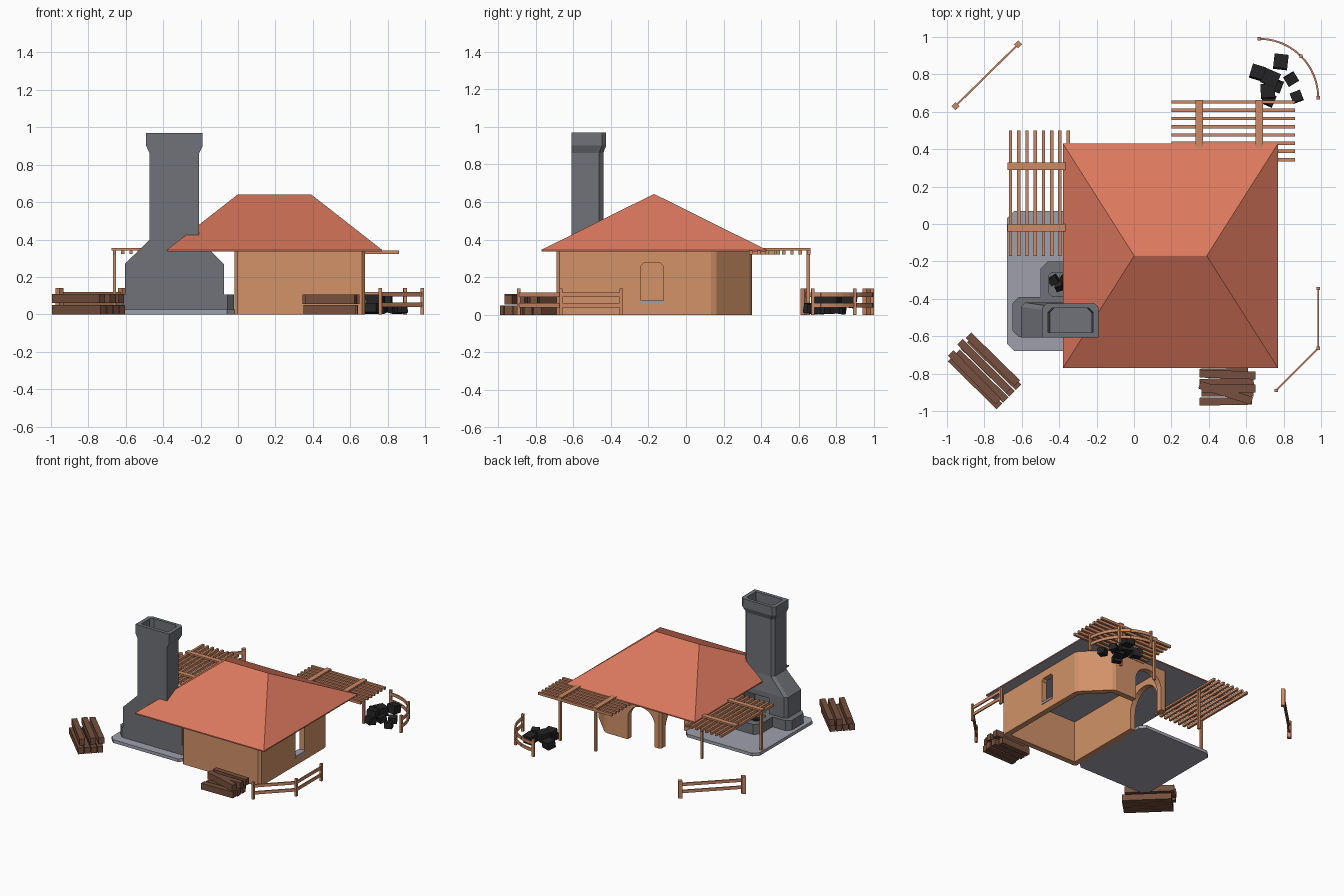
import bpy, bmesh, math, random
from mathutils import Vector, Matrix

if "Cube" in bpy.data.objects:
    bpy.data.objects.remove(bpy.data.objects["Cube"])
random.seed(4)


def material(name, rgb):
    m = bpy.data.materials.new(name)
    m.use_nodes = True
    col = [(c / 255 / 12.92) if c < 11 else ((c / 255 + 0.055) / 1.055) ** 2.4 for c in rgb] + [1]
    m.diffuse_color = col
    m.node_tree.nodes["Principled BSDF"].inputs["Base Color"].default_value = col
    return m


ROOF = material("terracotta", (220, 120, 94))
WALL = material("clay_plaster", (210, 146, 104))
WOOD = material("warm_wood", (205, 138, 101))
LOG = material("dark_wood", (118, 80, 62))
PAVE = material("pale_stone", (160, 160, 174))
STONE = material("dark_stone", (112, 114, 120))
COAL = material("coal_black", (35, 35, 36))


def finish(name, bm, *mats):
    bmesh.ops.recalc_face_normals(bm, faces=bm.faces)
    me = bpy.data.meshes.new(name)
    bm.to_mesh(me)
    bm.free()
    for m in mats:
        me.materials.append(m)
    ob = bpy.data.objects.new(name, me)
    bpy.context.collection.objects.link(ob)
    return ob


def loft(name, rings, *mats):
    """Skin a stack of equal rings and cap both ends."""
    bm = bmesh.new()
    rows = [[bm.verts.new(p) for p in r] for r in rings]
    n = len(rows[0])
    for a, b in zip(rows, rows[1:]):
        for i in range(n):
            j = (i + 1) % n
            bm.faces.new((a[i], a[j], b[j], b[i]))
    bm.faces.new(rows[0])
    bm.faces.new(rows[-1])
    return finish(name, bm, *mats)


def prism(name, pts, axis, lo, hi, mat):
    place = {"x": lambda u, v, w: (w, u, v), "y": lambda u, v, w: (u, w, v),
             "z": lambda u, v, w: (u, v, w)}[axis]
    return loft(name, [[place(u, v, w) for u, v in pts] for w in (lo, hi)], mat)


def box(name, x, y, z, mat):
    return prism(name, [(x[0], y[0]), (x[1], y[0]), (x[1], y[1]), (x[0], y[1])], "z", *z, mat)


def beam(name, a, b, w, h, mat, roll=0):
    """Square bar between two points."""
    a, b = Vector(a), Vector(b)
    bm = bmesh.new()
    bmesh.ops.create_cube(bm, size=1)
    bm.transform(Matrix.Translation((a + b) / 2) @ (b - a).to_track_quat("X", "Z").to_matrix().to_4x4()
                 @ Matrix.Rotation(roll, 4, "X") @ Matrix.Diagonal(((b - a).length, w, h, 1)))
    return finish(name, bm, mat)


def chamfer(pts, c):
    out = []
    for i, p in enumerate(pts):
        p = Vector(p)
        for q in (pts[i - 1], pts[(i + 1) % len(pts)]):
            out.append(tuple(p + (Vector(q) - p).normalized() * c))
    return out


def rect(x0, x1, y0, y1):
    return [(x0, y0), (x1, y0), (x1, y1), (x0, y1)]


def arch(mid, r, spring):
    arc = [math.pi * i / 16 for i in range(17)]
    return [(mid + r, -.1)] + [(mid + r * math.cos(t), spring + r * math.sin(t)) for t in arc] + [(mid - r, -.1)]


def cut(ob, cutters):
    for c in cutters:
        c.hide_render = True
        m = ob.modifiers.new("cut", "BOOLEAN")
        m.operation, m.solver, m.object = "DIFFERENCE", "EXACT", c
    dg = bpy.context.evaluated_depsgraph_get()
    me = bpy.data.meshes.new_from_object(ob.evaluated_get(dg))
    ob.modifiers.clear()
    ob.data = me
    for c in cutters:
        bpy.data.objects.remove(c)


# House walls with a window, two arches and no floor
foot = [(-.02, -.69), (.68, -.69), (.68, .15), (.48, .35), (-.02, .35)]
inner = [(.025, -.645), (.635, -.645), (.635, .13), (.46, .305), (.025, .305)]
walls = prism("house_walls", chamfer(foot, .016), "z", 0, .34, WALL)
cut(walls, [prism("room_cutter", inner, "z", -.1, .5, WALL),
            prism("side_arch_cutter", arch(.14, .15, .14), "x", -.1, .02 + .04, WALL),
            prism("back_arch_cutter", arch(.155, .12, .17), "y", .25, .45, WALL),
            prism("window_cutter", chamfer(rect(-.24, -.12, .06, .275), .016), "x", .6, .75, WALL)])
box("window_sill", (.63, .685), (-.24, -.12), (.06, .077), PAVE)

# Hipped roof with a pale underside
eave = rect(-.38, .77, -.77, .43)
ridge = [(0, -.172, .642), (.39, -.172, .642), (.39, -.168, .642), (0, -.168, .642)]
roof = loft("hip_roof", [[(x, y, .336) for x, y in eave], [(x, y, .345) for x, y in eave], ridge], ROOF, PAVE)
for f in roof.data.polygons:
    f.material_index = 1 if f.normal.z < -.5 else 0

# Paved terrace and raised hearth
prism("terrace_slab", chamfer(rect(-.68, -.02, -.68, .07), .04), "z", 0, .025, PAVE)
prism("hearth_base", chamfer(rect(-.65, -.022, -.605, -.39), .035), "z", .02, .105, STONE)
rim = prism("hearth_rim", chamfer(rect(-.5, -.18, -.45, -.2), .04), "z", .02, .105, STONE)
cut(rim, [prism("rim_cutter", chamfer(rect(-.455, -.225, -.385, -.26), .015), "z", .04, .3, STONE)])


# Chimney body, shaft, flared crown and hollow flue
def ring(half, y0, y1, z, c=.022):
    m = -.34
    return [(m - half, y0, z), (m + half, y0, z), (m + half, y1 - c, z),
            (m + half - c, y1, z), (m - half + c, y1, z), (m - half, y1 - c, z)]


stages = [(.264, -.42, .02), (.264, -.42, .27), (.132, -.44, .4), (.132, -.44, .86), (.151, -.425, .9), (.151, -.425, .97)]
rings = [ring(h, -.608, y, z) for h, y, z in stages]
rings += [ring(.12, -.58, -.45, .97), ring(.11, -.58, -.45, .6)]
chimney = loft("chimney", rings, STONE)
cut(chimney, [box("firebox_cutter", (-.45, -.23), (-.55, -.3), (.106, .23), STONE)])


# Pergolas: slats below, cross beams above, and posts
for i in range(8):
    x = -.66 + i * .044
    box("side_pergola_slat", (x - .009, x + .009), (-.17, .5), (.322, .342), WOOD)
    y = .344 + i * .044
    box("back_pergola_slat", (.2, .86), (y - .009, y + .009), (.322, .342), WOOD)
for y in (-.02, .31):
    box("side_pergola_beam", (-.675, -.365), (y - .02, y + .02), (.342, .355), WOOD)
for x in (.35, .67):
    box("back_pergola_beam", (x - .02, x + .02), (.32, .662), (.342, .355), WOOD)
for x, y in ((-.66, -.02), (-.36, .31), (.35, .65), (.67, .65)):
    box("pergola_post", (x - .009, x + .009), (y - .009, y + .009), (0, .342), WOOD)


# Fences
def fence(posts, path, size):
    for x, y in posts:
        d = Vector(path[1]) - Vector(path[0])
        p = beam("fence_post", (x, y, 0), (x, y, .14), size, size, WOOD, math.atan2(d.y, d.x))
    for a, b in zip(path, path[1:]):
        for z in (.05, .107):
            beam("fence_rail", (*a, z), (*b, z), .01, .024, WOOD)


line = [(-.955, .63), (-.62, .96)]
fence(line, line, .03)
line = [(.985, -.345), (.985, -.665), (.76, -.89)]
fence(line, line, .018)
curve = [(.67 + .315 * math.cos(t), .675 + .315 * math.sin(t)) for t in [math.pi * i / 24 for i in range(13)]]
fence(curve[::6], curve, .018)

# Log pile beside the front wall: x1, y1, x2, y2, height
for x1, y1, x2, y2, z in ((.35, -.8, .65, -.81, .08), (.36, -.88, .65, -.88, .08), (.35, -.86, .63, -.945, .08),
                          (.35, -.95, .63, -.945, .025), (.36, -.9, .64, -.9, .025), (.35, -.85, .64, -.84, .025),
                          (.35, -.795, .61, -.79, .025)):
    beam("front_log", (x1, y1, z), (x2, y2, z), .042, .05, LOG)

# Log pile at the corner, stacked on the diagonal
for i in range(4):
    o = i * .034
    beam("corner_log", (-.98 + o, -.72 + o, .025), (-.72 + o, -.975 + o, .025), .042, .05, LOG)
for x1, y1, x2, y2 in ((-.98, -.69, -.725, -.95), (-.93, -.63, -.67, -.89), (-.885, -.595, -.625, -.85)):
    beam("top_corner_log", (x1, y1, .085), (x2, y2, .085), .042, .05, LOG)

# Coal heap and embers in the hearth
for x, y, s in ((.66, .81, .07), (.785, .867, .075), (.73, .78, .08), (.84, .775, .055), (.87, .68, .055),
                (.715, .71, .075), (.72, .665, .06), (.76, .74, .06)):
    z = .07 if s > .072 else s / 2 + .002
    d = Vector((s / 2, random.uniform(-.02, .02), 0))
    beam("coal_block", Vector((x, y, z)) - d, Vector((x, y, z)) + d, s, s * .85, COAL, random.uniform(-.2, .2))
for i in range(7):
    c = Vector((-.43 + i * .03, -.32 + random.uniform(-.03, .03), .075))
    d = Vector((.02, random.uniform(-.02, .02), random.uniform(-.01, .01)))
    beam("ember", c - d, c + d, .04, .04, COAL, random.uniform(0, 1))
